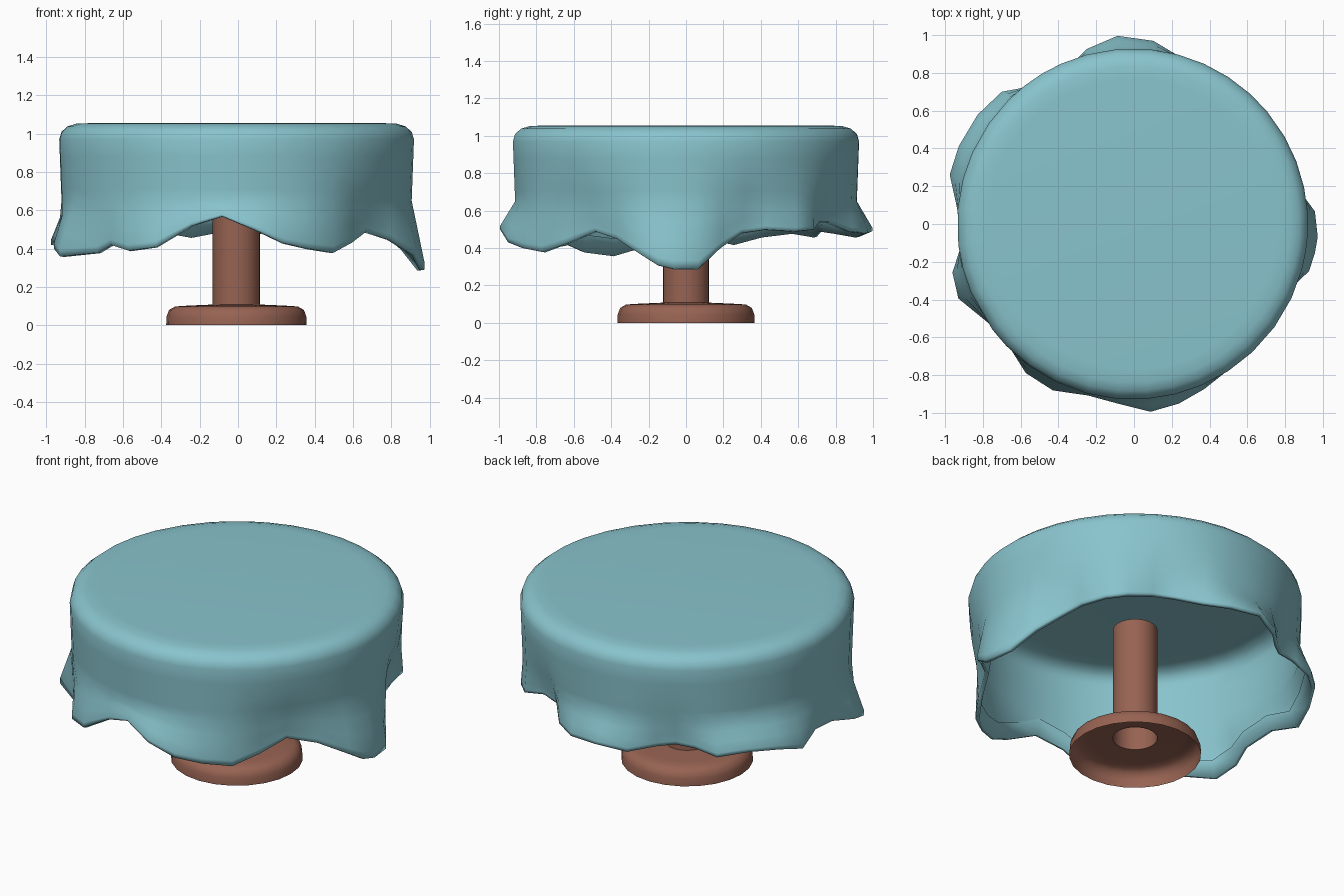
import bpy, bmesh, math

if "Cube" in bpy.data.objects:
    bpy.data.objects.remove(bpy.data.objects["Cube"])


def material(name, rgb):
    m = bpy.data.materials.new(name)
    m.diffuse_color = (*rgb, 1)
    m.use_nodes = True
    m.node_tree.nodes["Principled BSDF"].inputs["Base Color"].default_value = m.diffuse_color
    return m


def loft(name, rings, mat, cap_first=False, sharp=60):
    """Skin a list of closed rings of points, in order."""
    bm = bmesh.new()
    loops = [[bm.verts.new(p) for p in ring] for ring in rings]
    for a, b in zip(loops, loops[1:]):
        n = len(a)
        for i in range(n):
            j = (i + 1) % n
            bm.faces.new((a[i], b[i], b[j], a[j]))
    if cap_first:
        bm.faces.new(loops[0])
    bmesh.ops.recalc_face_normals(bm, faces=bm.faces)
    mesh = bpy.data.meshes.new(name)
    bm.to_mesh(mesh)
    bm.free()
    mesh.materials.append(mat)
    ob = bpy.data.objects.new(name, mesh)
    bpy.context.collection.objects.link(ob)
    bpy.context.view_layer.objects.active = ob
    ob.select_set(True)
    bpy.ops.object.shade_smooth_by_angle(angle=math.radians(sharp))
    ob.select_set(False)
    return ob


CX = -0.008


def point(deg, r, z, cx=CX):
    a = math.radians(deg)
    return (cx + r * math.cos(a), r * math.sin(a), z)


teal = material("teal cloth", (0.25, 0.55, 0.61))
brown = material("brown wood", (0.31, 0.125, 0.085))

# Hem of the cloth: angle, radius, height (outward flares, inward tucks)
hem = [(-4, .975, .29), (4, .96, .29), (12, .89, .40), (21, .83, .48),
       (30, .86, .50), (40, .92, .49), (48, .92, .50), (57, .85, .54),
       (66, .84, .54), (75, .92, .49),
       (84, .975, .48), (95, 1.0, .49), (105, .96, .46), (114, .89, .48),
       (121, .87, .49), (128, .92, .49), (135, .99, .46), (145, 1.01, .48),
       (156, 1.015, .46), (165, 1.01, .42), (175, .94, .46), (187, .92, .43),
       (195, .995, .40), (203, 1.01, .36), (217, .92, .38), (224, .925, .42),
       (234, .975, .39), (244, .98, .41), (255, .94, .52), (265, .955, .57),
       (275, .998, .50), (284, .98, .43), (293, .95, .40), (303, .92, .38),
       (313, .87, .43), (324, .83, .49), (335, .88, .45), (345, .96, .37),
       (351, .97, .31)]

# Cloth: flat top, rounded shoulder, straight wall, folded skirt, turned-in hem
rings = [[point(a, r, z) for a, _, _ in hem]
         for r, z in [(.77, 1.055), (.84, 1.052), (.885, 1.038),
                      (.917, 1.01), (.929, .97)]]


def wall(r, z):
    """Wall radius: slight taper; tucked folds start higher than the flares."""
    t = (.97 - z) / .32
    return .929 - .012 * t - .6 * t * t * max(0, .917 - r)


for z in (.88, .78, .71, .65):
    rings.append([point(a, wall(r, z), z) for a, r, _ in hem])
for f in (.3, .6, .88, 1.0):
    w = min(1, f / .88)
    ring = []
    for a, r, z in hem:
        r0 = wall(r, .65)
        ring.append(point(a, r0 + (r - r0) * w, .65 + (z - .65) * f, CX * (1 - w)))
    rings.append(ring)
rings.append([point(a, r - .022, z - .004, 0) for a, r, z in hem])
rings.append([point(a, r - .035 - .3 * max(0, r - .93), z + .09, 0) for a, r, z in hem])
loft("table_cloth", rings, teal, cap_first=True, sharp=120)


def lathe(name, profile, n, mat):
    return loft(name, [[point(360 * i / n, r, z) for i in range(n)]
                       for r, z in profile], mat)


# Pedestal: open hollow foot and tubular column
lathe("pedestal_foot", [(.367, 0), (.365, .045), (.352, .08), (.32, .098),
                        (.26, .102), (.124, .108)], 24, brown)
lathe("pedestal_column", [(.124, .105), (.124, .80)], 24, brown)
